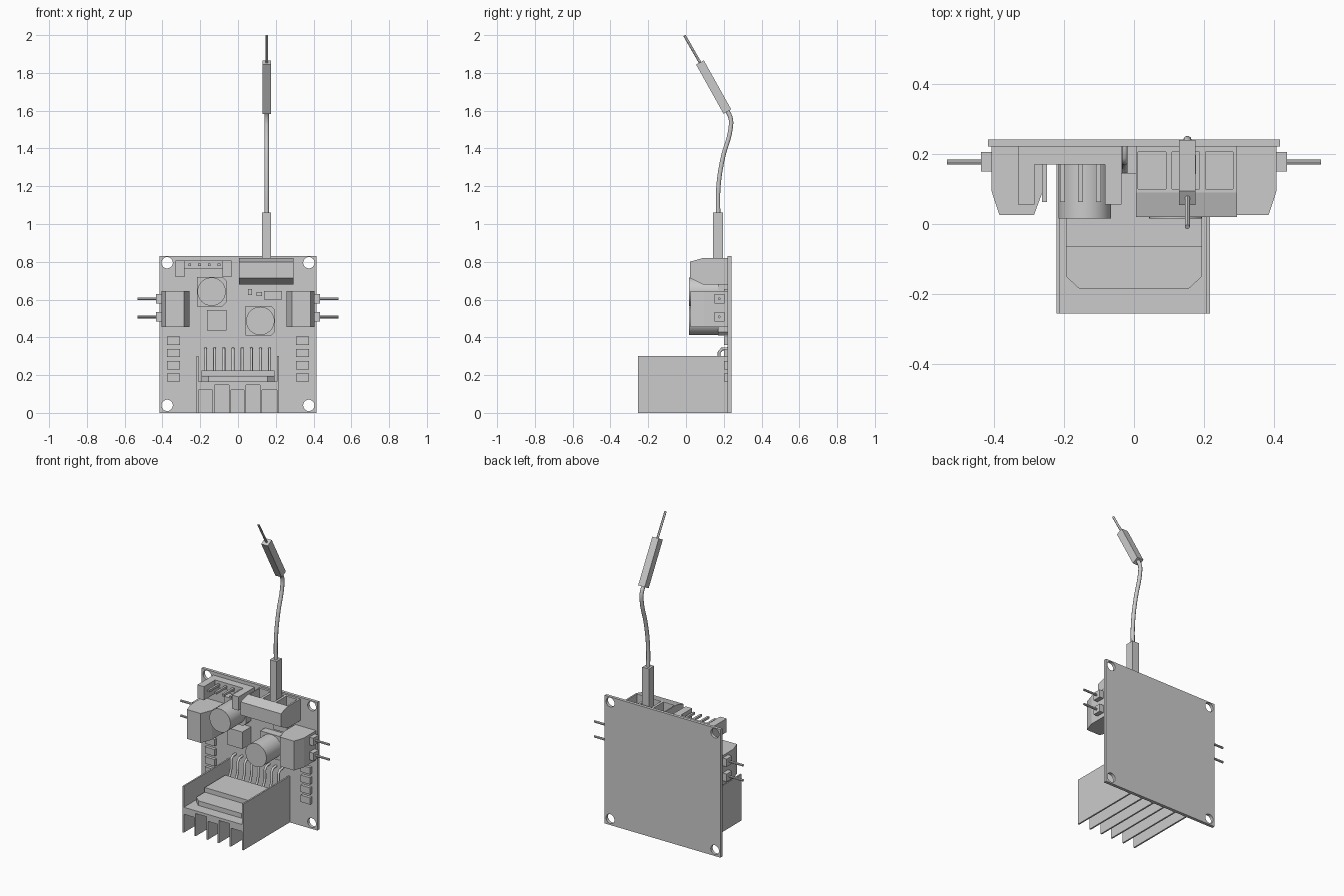
import bpy, bmesh, math
from mathutils import Vector

cube = bpy.data.objects.get("Cube")
if cube:
    bpy.data.objects.remove(cube, do_unlink=True)

grey = bpy.data.materials.new("plain_grey")
grey.use_nodes = True
COL = (0.6, 0.6, 0.6, 1)
grey.diffuse_color = COL
grey.node_tree.nodes["Principled BSDF"].inputs["Base Color"].default_value = COL


def finish(name, bm, smooth=False):
    bmesh.ops.recalc_face_normals(bm, faces=bm.faces[:])
    me = bpy.data.meshes.new(name)
    bm.to_mesh(me)
    bm.free()
    me.materials.append(grey)
    ob = bpy.data.objects.new(name, me)
    bpy.context.collection.objects.link(ob)
    if smooth:
        bpy.ops.object.select_all(action='DESELECT')
        ob.select_set(True)
        bpy.context.view_layer.objects.active = ob
        bpy.ops.object.shade_smooth_by_angle()
    return ob


def prism(name, pts, axis, a, b):
    """Extrude a 2D outline along one axis; pts are the other two, in order."""
    bm = bmesh.new()
    vs = []
    for p in pts:
        co = list(p)
        co.insert(axis, a)
        vs.append(bm.verts.new(co))
    f = bm.faces.new(vs)
    new = bmesh.ops.extrude_face_region(bm, geom=[f])["geom"]
    move = Vector([b - a if i == axis else 0 for i in range(3)])
    bmesh.ops.translate(bm, vec=move, verts=[v for v in new if isinstance(v, bmesh.types.BMVert)])
    return finish(name, bm)


def box(name, x, y, z):
    return prism(name, [(x[0], z[0]), (x[1], z[0]), (x[1], z[1]), (x[0], z[1])], 1, *y)


def rod(name, p, q, r, n=16):
    p, q = Vector(p), Vector(q)
    d = q - p
    bm = bmesh.new()
    bmesh.ops.create_cone(bm, cap_ends=True, segments=n, radius1=r, radius2=r, depth=d.length)
    if n == 4:
        bmesh.ops.rotate(bm, verts=bm.verts, matrix=Vector((1, 1, 0)).to_track_quat('X', 'Z').to_matrix())
    turn = Vector((0, 0, 1)).rotation_difference(d).to_matrix()
    bmesh.ops.rotate(bm, verts=bm.verts, matrix=turn)
    bmesh.ops.translate(bm, vec=(p + q) / 2, verts=bm.verts)
    return finish(name, bm, n > 4)


def tube(name, pts, r, spline='POLY', res=2):
    cu = bpy.data.curves.new(name, 'CURVE')
    cu.dimensions = '3D'
    cu.bevel_depth, cu.bevel_resolution, cu.use_fill_caps = r, res, True
    s = cu.splines.new(spline)
    if spline == 'BEZIER':
        s.bezier_points.add(len(pts) - 1)
        for bp, p in zip(s.bezier_points, pts):
            bp.co = p
            bp.handle_left_type = bp.handle_right_type = 'AUTO'
    else:
        s.points.add(len(pts) - 1)
        for sp, p in zip(s.points, pts):
            sp.co = (*p, 1)
    cu.materials.append(grey)
    ob = bpy.data.objects.new(name, cu)
    bpy.context.collection.objects.link(ob)


def cut(ob, cutter):
    m = ob.modifiers.new("cut", 'BOOLEAN')
    m.operation, m.object, m.solver = 'DIFFERENCE', cutter, 'EXACT'
    cutter.hide_render = True
    cutter.hide_viewport = True
    cutter.display_type = 'WIRE'


BACK = 0.22  # mounting face of the board

# Circuit board with four screw holes
board = box("circuit_board", (-0.415, 0.415), (BACK, 0.24), (0, 0.83))
for sx in (-1, 1):
    for z in (0.04, 0.795):
        cut(board, rod("screw_hole_cutter", (sx * 0.375, 0.15, z), (sx * 0.375, 0.3, z), 0.03, 24))

# Heat sink: tall side walls, floor and fins in one profile
walls = [-0.215, -0.13, -0.043, 0.037, 0.122, 0.212]
t = 0.005
outline = [(walls[0] - t, 0.3), (walls[0] - t, 0)]
for i in range(5):
    roof = 0.147 if i % 2 else 0.12
    a, b = walls[i] + t, walls[i + 1] - t
    outline += [(a, 0), (a, roof), (b, roof), (b, 0)]
outline += [(walls[5] + t, 0), (walls[5] + t, 0.3), (walls[5] - t, 0.3),
            (walls[5] - t, 0.165), (walls[0] + t, 0.165), (walls[0] + t, 0.3)]
prism("heat_sink", outline, 1, -0.255, BACK)

# Driver chip lying on the heat sink, with bent leads
prism("chip_tab", [(-0.155, -0.185), (0.155, -0.185), (0.193, -0.15), (0.193, 0.145),
                   (-0.193, 0.145), (-0.193, -0.15)], 2, 0.165, 0.195)
box("chip_body", (-0.193, 0.193), (-0.065, 0.145), (0.195, 0.225))
for i in range(8):
    x = -0.172 + i * 0.0485
    tube("chip_lead", [(x, 0.14, 0.205), (x, 0.16, 0.22), (x, 0.175, 0.26), (x, 0.175, 0.32),
                       (x, 0.19, 0.338), (x, 0.225, 0.34)], 0.008)

# Side terminals with wire stubs, and rows of small components
for side, s in (("left", 1), ("right", -1)):
    prism(side + "_terminal", [(s * x, y) for x, y in (
        (0.257, BACK), (0.257, 0.1), (0.285, 0.025), (0.383, 0.025), (0.406, 0.095), (0.406, BACK))],
        2, 0.455, 0.645)
    for z in (0.508, 0.605):
        box(side + "_wire_socket", sorted((s * 0.4, s * 0.435)), (0.15, 0.205), (z - 0.025, z + 0.025))
        rod(side + "_wire", (s * 0.43, 0.176, z), (s * 0.533, 0.176, z), 0.007, 12)
    for i in range(4):
        z = 0.165 + i * 0.065
        box(side + "_resistor", sorted((s * 0.308, s * 0.377)), (0.2, BACK), (z, z + 0.044))

# Power terminal on the upper edge, three open sockets
power = prism("power_terminal", [(BACK, 0.68), (0.09, 0.68), (0.02, 0.715), (0.02, 0.8),
                                 (0.09, 0.82), (BACK, 0.82)], 0, 0.005, 0.293)
for x in (0.012, 0.108, 0.203):
    cut(power, box("socket_cutter", (x, x + 0.079), (0.1, 0.205), (0.76, 0.9)))

# Capacitors on chamfered bases
for x, z in ((-0.14, 0.642), (0.118, 0.487)):
    h, c = 0.078, 0.02
    prism("capacitor_base", [(x - h, z - h), (x + h - c, z - h), (x + h, z - h + c),
                             (x + h, z + h - c), (x + h - c, z + h), (x - h, z + h)], 1, 0.17, BACK)
    rod("capacitor_can", (x, 0.015, z), (x, 0.175, z), 0.075, 40)

# Pin header with two end walls
box("header_back", (-0.33, -0.035), (0.17, BACK), (0.765, 0.808))
for x in (-0.33, -0.082):
    box("header_wall", (x, x + 0.047), (0.055, BACK), (0.72, 0.808))
for i in range(4):
    x = -0.255 + i * 0.0515
    box("header_pin", (x - 0.007, x + 0.007), (0.062, 0.18), (0.778, 0.792))

# Small surface parts
box("regulator", (-0.165, -0.06), (0.13, BACK), (0.435, 0.545))
box("diode", (0.137, 0.232), (0.17, BACK), (0.6, 0.645))
box("small_resistor_a", (0.052, 0.073), (0.2, BACK), (0.625, 0.657))
box("small_resistor_b", (0.098, 0.127), (0.2, BACK), (0.62, 0.64))

# Supply wire: sleeve, curved cable, upper sleeve and bare tip
X = 0.152
box("lower_sleeve", (X - 0.024, X + 0.024), (0.143, 0.197), (0.76, 1.06))
tube("cable", [(X, 0.17, 1.04), (X, 0.172, 1.2), (X, 0.195, 1.35), (X, 0.235, 1.5),
               (X, 0.236, 1.56), (X, 0.205, 1.62)], 0.012, 'BEZIER', 3)
rod("upper_sleeve", (X, 0.219, 1.595), (X, 0.074, 1.855), 0.033, 4)
rod("bare_tip", (X, 0.08, 1.845), (X, -0.008, 1.998), 0.007, 12)
